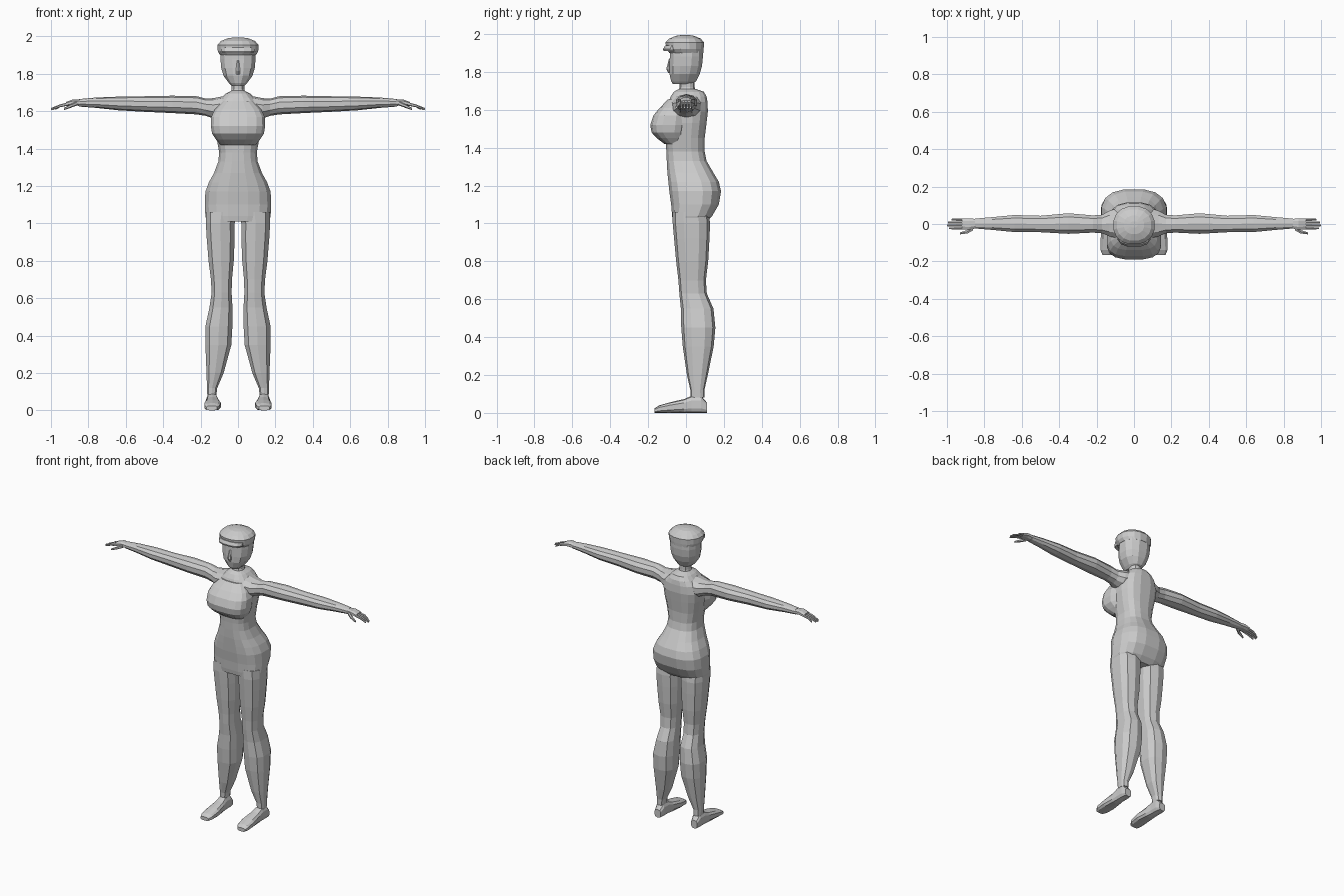
import bpy
import bmesh
import math
from mathutils import Vector

start_cube = bpy.data.objects.get("Cube")
if start_cube:
    bpy.data.objects.remove(start_cube, do_unlink=True)

# Single plain grey for the whole figure
GREY = (0.6, 0.6, 0.6, 1.0)
grey = bpy.data.materials.new("plain grey")
grey.use_nodes = True
grey.diffuse_color = GREY
shader = next(n for n in grey.node_tree.nodes if n.type == "BSDF_PRINCIPLED")
shader.inputs["Base Color"].default_value = GREY


def squircle(angle, power):
    """Point on a unit superellipse; higher power gives a boxier outline."""
    c, s = math.cos(angle), math.sin(angle)
    return (math.copysign(abs(c) ** (2 / power), c),
            math.copysign(abs(s) ** (2 / power), s))


def place(axis, along, a, b):
    """Turn a section point into a position for a loft along the given axis."""
    if axis == "x":
        return Vector((along, a, b))
    if axis == "y":
        return Vector((a, along, b))
    return Vector((a, b, along))


def loft(name, axis, rings, sides=12, power=2.3, mirror=False):
    """Skin rings of (along, a_min, a_max, b_min, b_max), given in hundredths."""
    bm = bmesh.new()
    loops = []
    for ring in rings:
        along, a_min, a_max, b_min, b_max = (v / 100 for v in ring)
        loop = []
        for k in range(sides):
            u, v = squircle(math.tau * (k + 0.5) / sides, power)
            a = (a_min + a_max + u * (a_max - a_min)) / 2
            b = (b_min + b_max + v * (b_max - b_min)) / 2
            loop.append(bm.verts.new(place(axis, along, a, b)))
        loops.append(loop)
    for low, high in zip(loops, loops[1:]):
        for k in range(sides):
            n = (k + 1) % sides
            bm.faces.new((low[k], low[n], high[n], high[k]))
    bm.faces.new(loops[0])
    bm.faces.new(loops[-1])
    bmesh.ops.recalc_face_normals(bm, faces=bm.faces)
    mesh = bpy.data.meshes.new(name)
    bm.to_mesh(mesh)
    bm.free()
    mesh.materials.append(grey)
    obj = bpy.data.objects.new(name, mesh)
    bpy.context.collection.objects.link(obj)
    if mirror:
        obj.modifiers.new("other side", "MIRROR").use_axis[0] = True
    return obj


def upright(name, rows, **options):
    """Symmetric vertical loft from rows of (z, half_width, y_front, y_back)."""
    rings = [(z, -half, half, front, back) for z, half, front, back in rows]
    return loft(name, "z", rings, **options)


# Torso from hips to collar
upright("torso", [
    (101, 17, -7, 11), (104, 17.7, -7.5, 14), (110, 18, -8, 17.5),
    (117, 17.7, -9, 18.7), (122, 15.8, -9.5, 17.5), (127, 13, -10, 14.5),
    (133, 10.7, -10.3, 11), (138, 10.2, -10.5, 10), (145, 11.5, -11, 10),
    (153, 13, -11, 11), (159, 13.5, -11, 11.7), (164, 12, -9.5, 11.5),
    (167, 9, -8.2, 11), (169.5, 6.5, -6.5, 9.5), (171, 3.5, -3.8, 5),
], sides=16, power=2.7)

# Bust, a single rounded shelf
upright("bust", [
    (142, 9.5, -11.5, 0), (145, 12, -15.5, 0), (148, 14, -18.3, 0),
    (152, 14.7, -19, 1), (157, 14.5, -17.3, 1), (161, 12.5, -14, 1),
    (165.5, 8, -9.5, 1),
], sides=16, power=3)

# Neck and head
upright("neck", [(169, 4.3, -4, 5), (172, 3.5, -3.4, 4.6), (177, 3.7, -3.5, 4.6)],
        sides=10)
upright("head", [
    (173.5, 3.5, -7, 3), (175, 5, -8, 5.5), (179, 8, -9, 7.5),
    (183, 9.2, -9, 8.7), (188, 9.7, -8.8, 9.2), (193, 9.7, -8.8, 9.2),
], power=2.4)
upright("nose", [(179.5, 1, -9.4, -7), (181.5, 1.3, -10.4, -7), (187, 0.6, -9, -7)],
        sides=6)

# Cap with a short visor
upright("cap", [
    (190, 9.8, -9, 9.3), (192, 11, -10.5, 9.5), (195.5, 11.2, -11, 9.7),
    (197.5, 9.3, -9, 8), (199, 5.5, -5.5, 4.5), (199.5, 2, -2, 1.5),
], sides=16, power=2.2)
upright("visor", [(191, 8.5, -12, 0), (192, 9, -12.3, 0), (194, 9, -11.2, 0)],
        power=2.6)

# Legs
loft("leg", "z", [
    (8, 11.5, 16.5, 2.5, 9.7), (12, 11, 16.7, 2.3, 9.7), (20, 7.5, 17, 0.5, 11.5),
    (35, 3.3, 17.7, -1.7, 14.6), (45, 2.7, 17.7, -2.5, 15.5),
    (55, 2.7, 15.5, -2.7, 14.5), (63, 3.2, 14.3, -3.5, 11),
    (70, 3, 14.7, -4, 10.5), (80, 2, 16, -5.2, 11.7),
    (92, 1.5, 17, -6.3, 12.4), (100, 1.5, 17.5, -7, 12.7), (106, 0, 17.5, -7, 12),
], sides=10, power=2.6, mirror=True)

# Shoes: an upper over a flat sole
loft("shoe", "y", [
    (-16.5, 11, 17, 0, 2.5), (-14, 9.5, 18, 0, 4), (-8, 9, 18, 0, 5.7),
    (-1, 10, 17.3, 0, 7.3), (3, 10.7, 17, 0, 9), (8, 10.7, 17, 0, 9),
    (11, 11.5, 16.3, 0, 5.5),
], sides=10, power=3, mirror=True)

# Shoulders and arms
loft("arm", "x", [
    (8, -8, 9, 156, 168), (13, -7, 7.5, 156, 167), (17, -5.2, 5.2, 157.5, 166.7),
    (22, -4.8, 4.8, 158.3, 168), (35, -5.5, 6, 159, 168.3),
    (50, -4.6, 4.6, 159.7, 168), (64, -4.5, 5, 160.5, 167.8),
    (76, -3.3, 3.8, 161.8, 167.3), (85, -2.5, 3, 162.5, 166.5),
], sides=10, power=2.2, mirror=True)

# Palm, four fingers and thumb
loft("palm", "x", [
    (84, -2.3, 2.8, 162.7, 166.3), (88, -3.3, 3.2, 163, 166.5),
    (92, -3, 3.2, 162.7, 165),
], sides=8, power=2.6, mirror=True)
for finger, tip in enumerate((99, 100, 99.5, 97.5)):
    front = -3 + finger * 1.55
    loft("finger_%d" % (finger + 1), "x", [
        (91, front, front + 1.4, 162.9, 164.7),
        (95, front, front + 1.4, 162.2, 163.7),
        (tip, front + 0.2, front + 1.2, 160.7, 161.7),
    ], sides=6, mirror=True)
loft("thumb", "x", [
    (86, -3.5, -1, 163, 165.5), (89, -5.2, -3, 162, 164), (93, -5.6, -4.4, 160.6, 161.8),
], sides=6, mirror=True)
